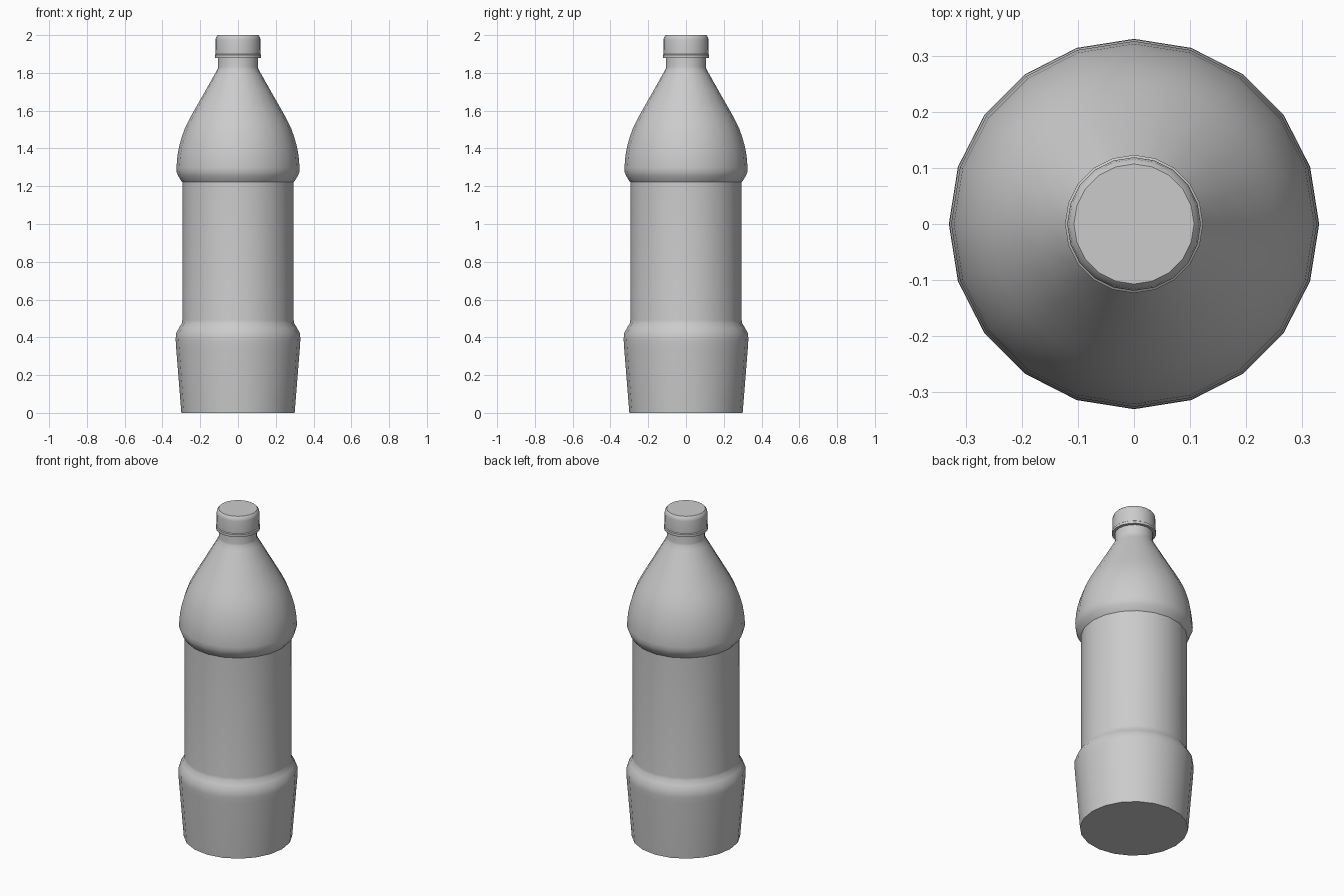
import bpy, bmesh, math

if "Cube" in bpy.data.objects:
    bpy.data.objects.remove(bpy.data.objects["Cube"])

SIDES = 20


def lathe(name, profile, angle=35):
    """Revolve (radius, height) points around z and close both ends."""
    bm = bmesh.new()
    rings = []
    for r, z in profile:
        rings.append([bm.verts.new((r * math.cos(2 * math.pi * i / SIDES),
                                    r * math.sin(2 * math.pi * i / SIDES), z))
                      for i in range(SIDES)])
    for low, high in zip(rings, rings[1:]):
        for i in range(SIDES):
            j = (i + 1) % SIDES
            bm.faces.new((low[i], low[j], high[j], high[i]))
    bm.faces.new(rings[0][::-1])
    bm.faces.new(rings[-1])
    mesh = bpy.data.meshes.new(name)
    bm.to_mesh(mesh)
    bm.free()
    obj = bpy.data.objects.new(name, mesh)
    bpy.context.collection.objects.link(obj)
    bpy.ops.object.select_all(action='DESELECT')
    obj.select_set(True)
    bpy.context.view_layer.objects.active = obj
    bpy.ops.object.shade_smooth_by_angle(angle=math.radians(angle))
    return obj


# Bottle: tapered base, recessed label band, domed shoulder, neck
lathe("bottle_body", [
    (0.30, 0.0), (0.328, 0.35), (0.33, 0.385), (0.329, 0.42),
    (0.312, 0.45), (0.297, 0.475), (0.295, 0.49),
    (0.295, 1.222), (0.303, 1.232), (0.317, 1.255), (0.325, 1.275), (0.326, 1.30),
    (0.321, 1.36), (0.312, 1.41), (0.298, 1.46), (0.280, 1.51), (0.255, 1.56),
    (0.227, 1.61), (0.170, 1.71), (0.122, 1.795), (0.108, 1.82),
    (0.106, 1.83), (0.106, 1.90)])

# Screw cap with a tamper ring at the bottom
lathe("cap", [
    (0.123, 1.88), (0.123, 1.895), (0.118, 1.899),
    (0.119, 1.975), (0.116, 1.99), (0.107, 2.0)], 40)
